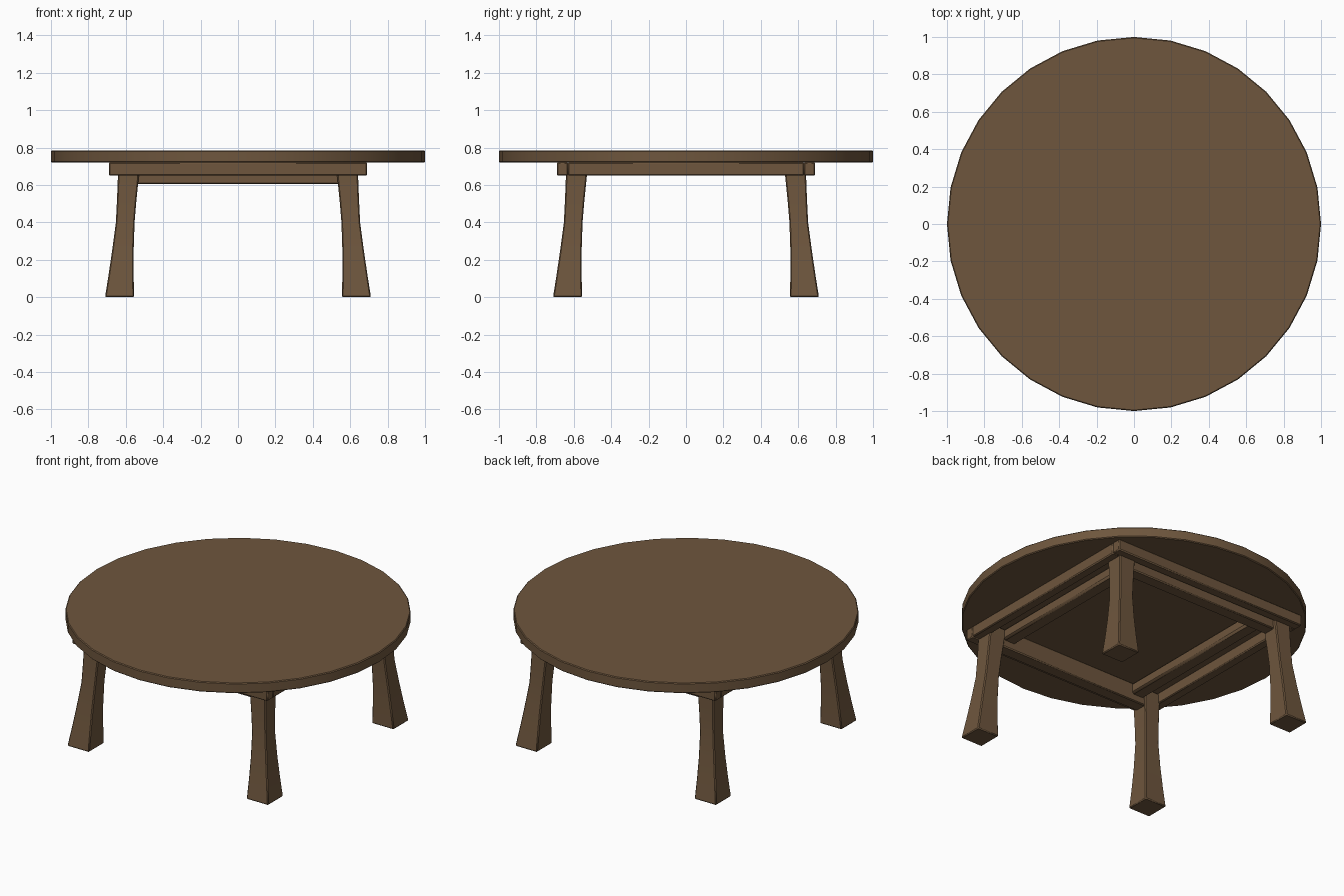
import bpy, bmesh, math

if "Cube" in bpy.data.objects:
    bpy.data.objects.remove(bpy.data.objects["Cube"])

wood = bpy.data.materials.new("dark wood")
wood.diffuse_color = (0.156, 0.093, 0.047, 1)
wood.use_nodes = True
wood.node_tree.nodes["Principled BSDF"].inputs["Base Color"].default_value = wood.diffuse_color


def finish(ob, bevel):
    """Material, small rounded edges and angle-limited smooth shading."""
    ob.data.materials.append(wood)
    mod = ob.modifiers.new("soft edges", 'BEVEL')
    mod.width = bevel
    mod.segments = 1
    mod.limit_method = 'ANGLE'
    mod.angle_limit = math.radians(50)
    bpy.ops.object.select_all(action='DESELECT')
    ob.select_set(True)
    bpy.context.view_layer.objects.active = ob
    bpy.ops.object.shade_smooth_by_angle(angle=math.radians(30))


def make(name, bm, bevel):
    bmesh.ops.recalc_face_normals(bm, faces=bm.faces)
    me = bpy.data.meshes.new(name)
    bm.to_mesh(me)
    bm.free()
    ob = bpy.data.objects.new(name, me)
    bpy.context.collection.objects.link(ob)
    finish(ob, bevel)
    return ob


def box(name, x0, x1, y0, y1, z0, z1, bevel=0.006):
    bm = bmesh.new()
    bmesh.ops.create_cube(bm, size=1)
    for v in bm.verts:
        v.co.x = x1 if v.co.x > 0 else x0
        v.co.y = y1 if v.co.y > 0 else y0
        v.co.z = z1 if v.co.z > 0 else z0
    return make(name, bm, bevel)


# Round table top
bm = bmesh.new()
bmesh.ops.create_cone(bm, cap_ends=True, segments=32, radius1=1, radius2=1, depth=0.065)
bmesh.ops.translate(bm, verts=bm.verts, vec=(0, 0, 0.7525))
make("table_top", bm, 0.005)

# Flared square legs: height, inner and outer edge
LEG = [(0, .556, .711), (.12, .558, .692), (.25, .558, .673), (.4, .553, .653),
       (.52, .543, .647), (.65, .530, .642), (.715, .530, .642)]
for sx, sx_name in ((-1, "left"), (1, "right")):
    for sy, sy_name in ((-1, "front"), (1, "back")):
        bm = bmesh.new()
        rings = [[bm.verts.new((sx * x, sy * y, z))
                  for x, y in ((a, a), (b, a), (b, b), (a, b))] for z, a, b in LEG]
        for lo, hi in zip(rings, rings[1:]):
            for i in range(4):
                j = (i + 1) % 4
                bm.faces.new((lo[i], lo[j], hi[j], hi[i]))
        bm.faces.new(rings[0])
        bm.faces.new(rings[-1])
        make(f"{sy_name}_{sx_name}_leg", bm, 0.006)

# Square apron under the top, and the inner rails
for s, xn, yn in ((-1, "left", "front"), (1, "right", "back")):
    def span(a, b):
        return sorted((s * a, s * b))
    box(f"{yn}_apron", -.69, .69, *span(.63, .69), .65, .722)
    box(f"{xn}_apron", *span(.63, .69), -.632, .632, .65, .722)
    box(f"{yn}_rail", -.6, .6, *span(.54, .62), .605, .722)
    box(f"{xn}_rail", *span(.44, .53), -.56, .56, .65, .722, 0.012)
